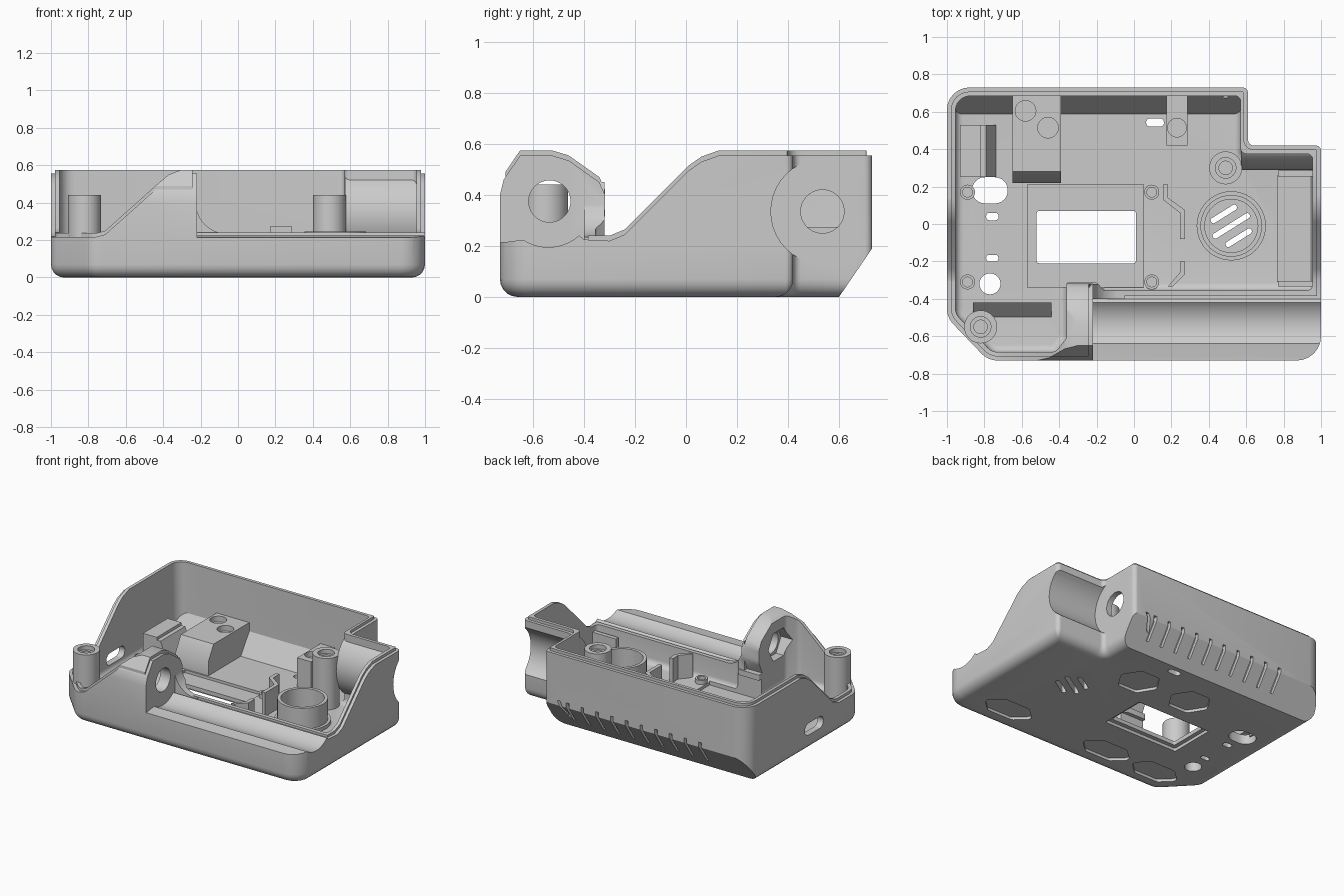
import bpy, bmesh
from math import sin, cos, pi, tan, radians
from mathutils import Vector

cube = bpy.data.objects.get("Cube")
if cube:
    bpy.data.objects.remove(cube, do_unlink=True)

grey = bpy.data.materials.new("grey plastic")
grey.use_nodes = True
grey.diffuse_color = (0.6, 0.6, 0.6, 1)
grey.node_tree.nodes["Principled BSDF"].inputs["Base Color"].default_value = (0.6, 0.6, 0.6, 1)


def loft(name, rings, axis="z"):
    """Closed solid through rings of (2D profile, height along the axis)."""
    put = {"x": lambda a, b, h: (h, a, b),
           "y": lambda a, b, h: (a, h, b),
           "z": lambda a, b, h: (a, b, h)}[axis]
    bm = bmesh.new()
    loops = [[bm.verts.new(put(a, b, h)) for a, b in pts] for pts, h in rings]
    bm.faces.new(loops[0])
    bm.faces.new(loops[-1])
    n = len(loops[0])
    for low, high in zip(loops, loops[1:]):
        for i in range(n):
            j = (i + 1) % n
            bm.faces.new((low[i], low[j], high[j], high[i]))
    bmesh.ops.recalc_face_normals(bm, faces=bm.faces)
    me = bpy.data.meshes.new(name)
    bm.to_mesh(me)
    bm.free()
    me.materials.append(grey)
    ob = bpy.data.objects.new(name, me)
    bpy.context.collection.objects.link(ob)
    return ob


def prism(name, pts, lo, hi, axis="z"):
    return loft(name, [(pts, lo), (pts, hi)], axis)


def tub(name, corners, inset, lo, hi, r):
    """Upright solid whose bottom rim is rounded by r."""
    turns = [radians(18 * k) for k in range(6)]
    rings = [(outline(corners, inset + r * (1 - sin(t))), lo + r * (1 - cos(t))) for t in turns]
    return loft(name, rings + [(outline(corners, inset), hi)])


def arc(cx, cy, r, a0, a1, n=16):
    return [(cx + r * cos(radians(a0 + (a1 - a0) * i / n)),
             cy + r * sin(radians(a0 + (a1 - a0) * i / n))) for i in range(n + 1)]


def disc(cx, cy, r, n=40):
    return arc(cx, cy, r, 0, 360, n)[:-1]


def outline(corners, inset=0, steps=6):
    """Counter-clockwise polygon with rounded corners (x, y, radius), moved inward."""
    out, n = [], len(corners)
    for i in range(n):
        a, p, b = (Vector(corners[(i + k) % n][:2]) for k in (-1, 0, 1))
        d0, d1 = (p - a).normalized(), (b - p).normalized()
        side = 1 if d0.x * d1.y - d0.y * d1.x > 0 else -1
        n0, n1 = Vector((-d0.y, d0.x)), Vector((-d1.y, d1.x))
        p = p + (n0 + n1) * inset / (1 + n0.dot(n1))
        if corners[i][2] == 0:
            out.append(tuple(p))
            continue
        r = max(corners[i][2] - side * inset, 0.004)
        turn = d0.angle(d1)
        start = p - d0 * r * tan(turn / 2)
        c = start + n0 * side * r
        v = start - c
        for k in range(steps + 1):
            t = side * turn * k / steps
            out.append((c.x + v.x * cos(t) - v.y * sin(t), c.y + v.x * sin(t) + v.y * cos(t)))
    return out


def rect(x0, x1, y0, y1, r=0):
    return outline([(x0, y0, r), (x1, y0, r), (x1, y1, r), (x0, y1, r)])


def turned(pts, cx, cy, deg):
    c, s = cos(radians(deg)), sin(radians(deg))
    return [(cx + x * c - y * s, cy + x * s + y * c) for x, y in pts]


def combine(target, other, op="DIFFERENCE"):
    mod = target.modifiers.new("bool", "BOOLEAN")
    mod.operation, mod.solver, mod.object = op, "EXACT", other
    bpy.context.view_layer.objects.active = target
    bpy.ops.object.modifier_apply(modifier=mod.name)
    bpy.data.objects.remove(other, do_unlink=True)


def cut(target, pts, lo, hi, axis="z"):
    combine(target, prism("cutter", pts, lo, hi, axis))


PLAN = [(-0.78, -0.73, 0.12), (1, -0.73, 0.13), (1, 0.42, 0.03), (0.61, 0.42, 0.03),
        (0.61, 0.73, 0.03), (-1, 0.73, 0.12), (-1, -0.5, 0.12)]
SLOPE = [(-0.3, 0.24), (-0.24, 0.265), (0.01, 0.515), (0.06, 0.55), (0.13, 0.575)]
HUB = [(-0.73, 0.42), (-0.715, 0.48), (-0.65, 0.576), (-0.53, 0.576), (-0.46, 0.555),
       (-0.34, 0.47), (-0.317, 0.42), (-0.317, 0.34), (-0.36, 0.24)]
FRONT = [(-0.76, 0.237), (-0.71, 0.25), (-0.43, 0.5), (-0.37, 0.55), (-0.3, 0.577)]
GUTTER = [(-0.9, 0.205), (-0.71, 0.215)] + arc(-0.54, 0.375, 0.18, 237, 312) + [(-0.4, 0.225)]


def above(pts, drop, left, right):
    """Region over a rim line, closed off well above the model."""
    low = [(a, b - drop) for a, b in pts]
    return [(left, low[0][1])] + low + [(right, low[-1][1]), (right, 0.9), (left, 0.9)]


def trim(b, inset, drop, gutter):
    """Cut a plain block down to the rim line and the rear bay."""
    right = gutter + [(a, z - drop) for a, z in SLOPE]
    cut(b, above(right, 0, -1, 0.13 + drop), -0.22 - inset, 1.2, "x")
    cut(b, above(HUB + SLOPE, drop, -1, 0.13 + drop), -1.2, -0.215 - inset, "x")
    cut(b, above(FRONT, drop, -1.2, -0.29), -0.9, -0.31, "y")
    cut(b, disc(0.54, 0.335, 0.207 + inset), 0.61 - inset, 1.2, "x")
    return b


def wedge(shift):
    return [(0.566 - shift, -0.05), (0.805 - shift, 0.3), (1, 0.3), (1, -0.05)]


# Outer shell plus the raised inner lip
shell = trim(tub("case_shell", PLAN, 0, 0, 0.555, 0.07), 0, 0.02, GUTTER)
cut(shell, wedge(0), -1.2, 1.2, "x")
lip = trim(prism("lip", outline(PLAN, 0.022), 0.2, 0.575), 0.022, 0,
           [(-0.9, 0.1), (-0.386, 0.1), (-0.384, 0.24)])
combine(shell, lip, "UNION")

# Concave web joining the hub to the low front rim
web = [(-0.24, 0.15), (-0.05, 0.15), (-0.05, 0.235)] + arc(-0.06, 0.4, 0.165, 270, 180, 10) + [(-0.24, 0.45)]
combine(shell, prism("web", web, -0.4, -0.32, "y"), "UNION")

# Inner cavity, shaped around the rear bay, rear chamfer and hub wall
INSIDE = [(-0.76, -0.685, 0.08), (-0.42, -0.685, 0.05), (-0.36, -0.61, 0.05), (-0.36, -0.312, 0.01),
          (-0.2, -0.312, 0.02), (-0.16, -0.355, 0.02), (0.955, -0.355, 0.03), (0.955, 0.375, 0.03),
          (0.57, 0.375, 0.03), (0.57, 0.685, 0.03), (-0.955, 0.685, 0.08), (-0.955, -0.48, 0.08)]
FLOOR = 0.07
cavity = tub("cavity", INSIDE, 0, FLOOR, 0.8, 0.04)
cut(cavity, wedge(0.06), -1.2, 1.2, "x")
cut(cavity, disc(0.54, 0.335, 0.25), 0.572, 1.2, "x")
combine(shell, cavity)

# Hub bore with hexagonal nut seat, rear bay bore and side port
cut(shell, disc(-0.535, 0.375, 0.082), -0.45, -0.1, "x")
cut(shell, disc(-0.535, 0.375, 0.115, 6), -0.45, -0.3, "x")
cut(shell, disc(0.535, 0.335, 0.085), 0.5, 0.7, "x")
cut(shell, rect(-0.13, 0.08, 0.115, 0.2, 0.042), -1.1, -0.9, "x")

# Screen window with its inner recess and outer step
cut(shell, rect(-0.57, 0.05, -0.34, 0.21), 0.05, 0.2)
cut(shell, rect(-0.52, 0.01, -0.21, 0.07, 0.012), -0.1, 0.2)
cut(shell, rect(-0.55, 0.04, -0.24, 0.1, 0.012), -0.1, 0.022)

# Floor openings
for x0, x1, y0, y1, r in [(-0.865, -0.675, 0.11, 0.25, 0.068), (-0.79, -0.725, 0.02, 0.06, 0.015),
                          (-0.79, -0.725, -0.2, -0.165, 0.015), (0.065, 0.16, 0.52, 0.565, 0.022)]:
    cut(shell, rect(x0, x1, y0, y1, r), -0.1, 0.2)
cut(shell, disc(-0.77, -0.32, 0.056), -0.1, 0.2)
for off, half in [(-0.075, 0.08), (0, 0.115), (0.075, 0.08)]:
    bar = [(x, y + off) for x, y in rect(-half, half, -0.015, 0.015, 0.014)]
    cut(shell, turned(bar, 0.52, -0.01, 32), -0.1, 0.2)

# Hexagonal foot pockets underneath
for cx, cy, w, h in [(0.63, -0.52, 0.2, 0.09), (-0.2, -0.52, 0.2, 0.09), (-0.62, -0.53, 0.19, 0.09),
                     (0.21, 0.3, 0.15, 0.12), (-0.21, 0.31, 0.15, 0.12)]:
    hexa = [(w, 0, .03), (w * .5, h, .03), (-w * .5, h, .03), (-w, 0, .03), (-w * .5, -h, .03), (w * .5, -h, .03)]
    cut(shell, turned(outline(hexa, 0, 3), cx, cy, 0), -0.1, 0.02)

# Vent grooves over the rear chamfer, the last one paired into a V
slit = [(0.62, 0.07), (0.7, 0.19), (0.705, 0.225), (0.8, 0.225), (0.8, 0.07)]
for i in range(10):
    x = 0.43 - i * 0.117
    cut(shell, slit, x - 0.011, x + 0.011, "x")
vee = [(0.432, 0.09), (0.452, 0.09), (0.512, 0.225), (0.488, 0.225)]
cut(shell, vee, 0.67, 0.8, "y")


def post(name, cx, cy, r, hole, top, depth):
    p = prism(name, disc(cx, cy, r), FLOOR - 0.02, top)
    cut(p, disc(cx, cy, hole), top - depth, top + 0.1)
    return p


# Screw posts, and the round speaker seat with its foot
for name, x, y in [("front_screw_post", -0.82, -0.55), ("rear_screw_post", 0.49, 0.3)]:
    cut(post(name, x, y, 0.088, 0.055, 0.44, 0.03), disc(x, y, 0.036), 0.2, 0.6)
for name, r, top in [("speaker_ring", 0.165, 0.245), ("speaker_ring_foot", 0.185, 0.095)]:
    cut(prism(name, disc(0.52, -0.01, r), FLOOR - 0.02, top), disc(0.52, -0.01, 0.142), 0, 0.4)

# Rear mounting blocks with pin holes
big = prism("wide_mount_block", [(0.22, 0.05), (0.22, 0.17), (0.28, 0.275), (0.7, 0.275), (0.7, 0.2), (0.58, 0.05)],
            -0.65, -0.39, "x")
for x, y in [(-0.58, 0.605), (-0.46, 0.515)]:
    cut(big, disc(x, y, 0.055), 0.235, 0.4)
small = prism("narrow_mount_block", [(0.42, 0.05), (0.42, 0.275), (0.7, 0.275), (0.7, 0.2), (0.58, 0.05)],
              0.175, 0.285, "x")
cut(small, disc(0.23, 0.515, 0.05), 0.235, 0.4)

# Board clips, pin sockets and battery rails
prism("long_board_clip", [(0.155, 0.21), (0.155, 0.13), (0.245, 0.06), (0.245, -0.08), (0.272, -0.08),
                          (0.272, 0.075), (0.182, 0.14), (0.182, 0.21)], 0.05, 0.24)
prism("short_board_clip", [(0.18, -0.335), (0.245, -0.26), (0.245, -0.2), (0.272, -0.2), (0.272, -0.27),
                           (0.205, -0.335)], 0.05, 0.24)
for x in (-0.89, 0.095):
    for y in (-0.31, 0.17):
        post("pin_socket", x, y, 0.04, 0.026, 0.1, 0.025)
for name, y in [("rear_rail", 0.27), ("front_rail", -0.32)]:
    prism(name, rect(0.77, 0.96, y - 0.015, y + 0.015), 0.05, 0.2)
prism("rail_plate", rect(0.765, 0.96, -0.31, 0.26), 0.05, 0.085)

# Connector holder by the side wall and sloped ledge at the front
prism("connector_holder", rect(-0.93, -0.82, 0.25, 0.53), 0.05, 0.22)
prism("connector_ramp", [(-0.83, 0.05), (-0.83, 0.2), (-0.79, 0.2), (-0.73, 0.05)], 0.25, 0.53, "y")
prism("front_ledge", [(-0.42, 0.05), (-0.42, 0.15), (-0.515, 0.05)], -0.86, -0.44, "x")

# Smooth shading with crisp edges
for ob in bpy.context.scene.objects:
    ob.select_set(ob.type == "MESH")
bpy.context.view_layer.objects.active = shell
bpy.ops.object.shade_smooth_by_angle(angle=radians(30))
